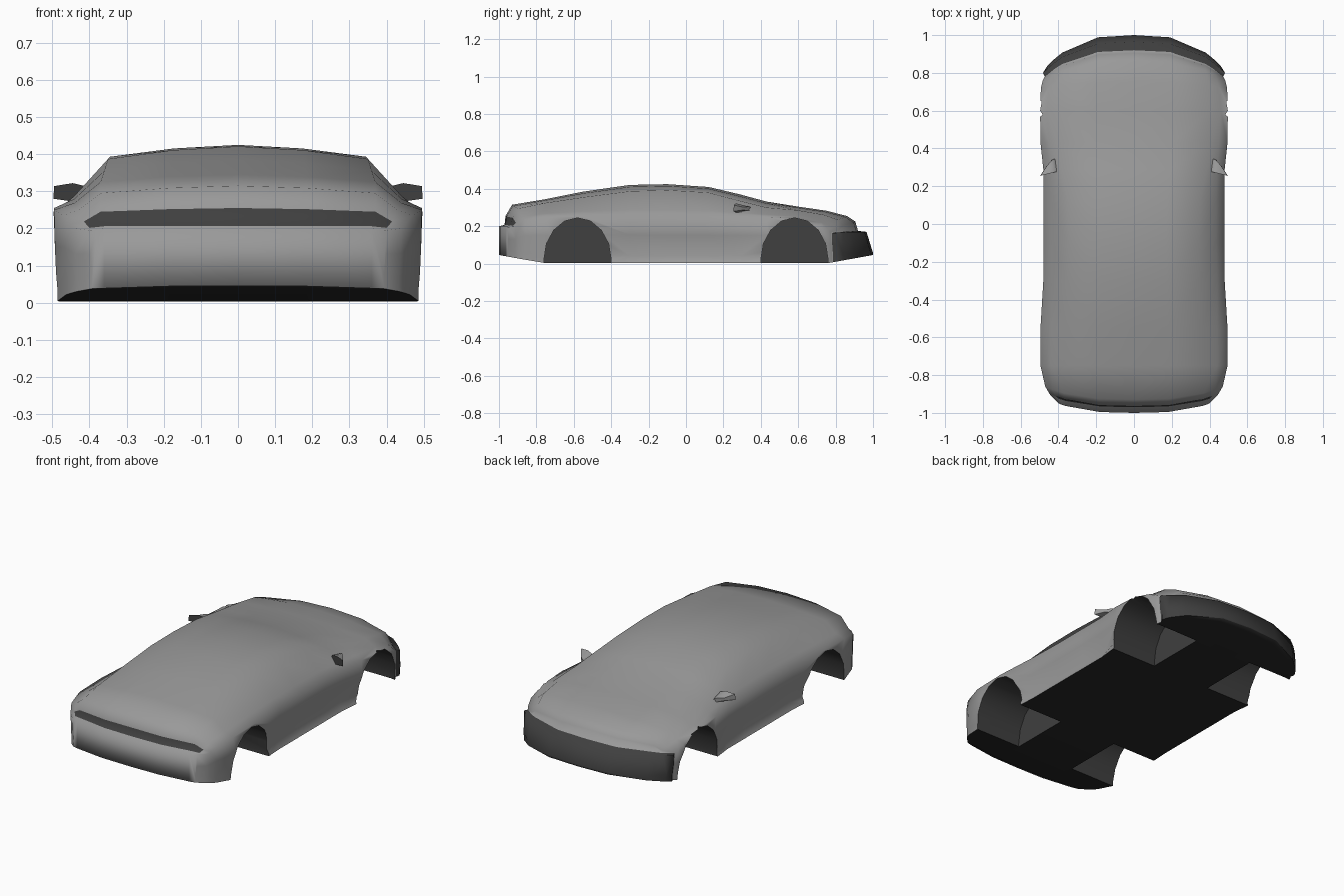
import bpy, bmesh, math

if "Cube" in bpy.data.objects:
    bpy.data.objects.remove(bpy.data.objects["Cube"])


def make_object(bm, name, colours):
    bmesh.ops.recalc_face_normals(bm, faces=bm.faces)
    mesh = bpy.data.meshes.new(name)
    bm.to_mesh(mesh)
    bm.free()
    obj = bpy.data.objects.new(name, mesh)
    bpy.context.collection.objects.link(obj)
    for m in colours:
        mesh.materials.append(m)
    return obj


def grey(name, v):
    m = bpy.data.materials.new(name)
    m.diffuse_color = (v, v, v, 1)
    m.use_nodes = True
    m.node_tree.nodes["Principled BSDF"].inputs["Base Color"].default_value = m.diffuse_color
    return m


def activate(obj):
    bpy.ops.object.select_all(action='DESELECT')
    obj.select_set(True)
    bpy.context.view_layer.objects.active = obj


def mirror_x(bm):
    bmesh.ops.mirror(bm, geom=bm.verts[:] + bm.edges[:] + bm.faces[:],
                     axis='X', merge_dist=0.0005)


PAINT = grey("grey_paint", .32)
DARK = grey("dark_trim", .05)
UNDER = grey("black_underside", .02)

# Body stations, tail to nose:
# y, corner sweep, centre z, roof edge x, z, belt x, shoulder x, z
STATIONS = [
    (-1.00, -.05, .200, .36, .200, .380, .400, .195),
    (-.970, -.06, .207, .36, .206, .400, .440, .200),
    (-.965, -.07, .255, .37, .245, .415, .450, .210),
    (-.930, -.07, .315, .37, .295, .430, .470, .235),
    (-.750, 0, .345, .37, .325, .440, .495, .250),
    (-.550, 0, .385, .36, .355, .440, .495, .255),
    (-.300, 0, .421, .35, .387, .440, .480, .255),
    (-.100, 0, .425, .345, .393, .435, .480, .250),
    (.120, 0, .410, .35, .380, .435, .480, .250),
    (.290, 0, .370, .385, .335, .440, .480, .250),
    (.430, 0, .332, .41, .300, .450, .495, .250),
    (.600, 0, .305, .40, .285, .460, .497, .240),
    (.750, .03, .283, .40, .262, .450, .493, .205),
    (.860, .10, .255, .38, .235, .430, .483, .180),
    (.905, .13, .225, .38, .205, .420, .475, .168),
    (.920, .14, .175, .38, .172, .420, .472, .165),
    (.965, .165, .170, .38, .170, .440, .482, .165),
    (1.00, .165, .056, .38, .055, .420, .460, .060),
]


def section(y, bow, zc, xe, ze, xb, xs, zs):
    tuck = .452 if -.31 < y < .3 else xs - .007

    def yy(x):
        return y - bow * (x / xs) ** 3

    def low(x):
        return .003 + max(0, abs(yy(x)) - .76) * .18

    f = low(xs)
    xf = xs * .985
    pts = [(0, zc), (xe * .5, zc - (zc - ze) * .3), (xe, ze),
           (xb, zs + (ze - zs) * .25), (xs, zs),
           (xs - .002, zs * .6 + f * .4),
           (tuck, min(f + .038, (zs + f) / 2)), (xf, low(xf)),
           (xe, low(xe)), (xe * .5, low(xe * .5)), (0, low(0))]
    return [(x, yy(x), z) for x, z in pts]


# Body shell lofted through the stations
bm = bmesh.new()
rows = [[bm.verts.new(p) for p in section(*s)] for s in STATIONS]
for k, (a, b) in enumerate(zip(rows, rows[1:])):
    for i in range(10):
        face = bm.faces.new((a[i], a[i + 1], b[i + 1], b[i]))
        if i >= 7:
            face.material_index = 2          # floor
        elif k >= 15:
            face.material_index = 1          # front bumper
for r in (rows[0], rows[-1]):
    for loop in ((r[0], r[1], r[9], r[10]), (r[1], r[2], r[8], r[9]), r[2:9]):
        face = bm.faces.new(loop)
        face.material_index = 1 if r is rows[-1] else 0
# Tail light recess
for i in range(3):
    for face in set(rows[1][i].link_faces) & set(rows[2][i].link_faces):
        face.material_index = 1
mirror_x(bm)
body = make_object(bm, "car_body", (PAINT, DARK, UNDER))

# Wheel well cutters
bm = bmesh.new()
for yc in (-.58, .58):
    prof = [(-.18, -.1), (.18, -.1)]
    for k in range(9):
        a = math.pi * k / 8
        prof.append((.18 * math.cos(a), .02 + .225 * math.sin(a)))
    inner = [bm.verts.new((.19, yc + y, z)) for y, z in prof]
    outer = [bm.verts.new((.60, yc + y, z)) for y, z in prof]
    n = len(prof)
    bm.faces.new(inner)
    bm.faces.new(outer[::-1])
    for i in range(n):
        j = (i + 1) % n
        bm.faces.new((inner[i], outer[i], outer[j], inner[j]))
for face in bm.faces:
    face.material_index = 1
mirror_x(bm)
cutter = make_object(bm, "wheel_well_cutter", (PAINT, DARK, UNDER))
cutter.hide_render = True

activate(body)
mod = body.modifiers.new("wheel_wells", 'BOOLEAN')
mod.object = cutter
mod.operation = 'DIFFERENCE'
mod.solver = 'EXACT'
bpy.ops.object.modifier_apply(modifier=mod.name)
bpy.data.objects.remove(cutter)
bpy.ops.object.shade_smooth_by_angle(angle=math.radians(80))

# Door mirrors: rear-facing oval tapering forward to a point
bm = bmesh.new()
RIM = [(.395, .290), (.415, .315), (.445, .322), (.495, .314),
       (.497, .280), (.440, .272)]
back = [bm.verts.new((x, .255 + (.497 - x) * .25, z)) for x, z in RIM]
front = [bm.verts.new((.43 + (x - .43) * .5, .345 - max(0, x - .43) * .6,
                       .292 + (z - .292) * .45)) for x, z in RIM]
bm.faces.new(back).material_index = 1
bm.faces.new(front[::-1])
for i in range(6):
    j = (i + 1) % 6
    bm.faces.new((back[i], front[i], front[j], back[j]))
mirror_x(bm)
mirrors = make_object(bm, "door_mirrors", (PAINT, DARK))
activate(mirrors)
bpy.ops.object.shade_smooth_by_angle(angle=math.radians(60))
